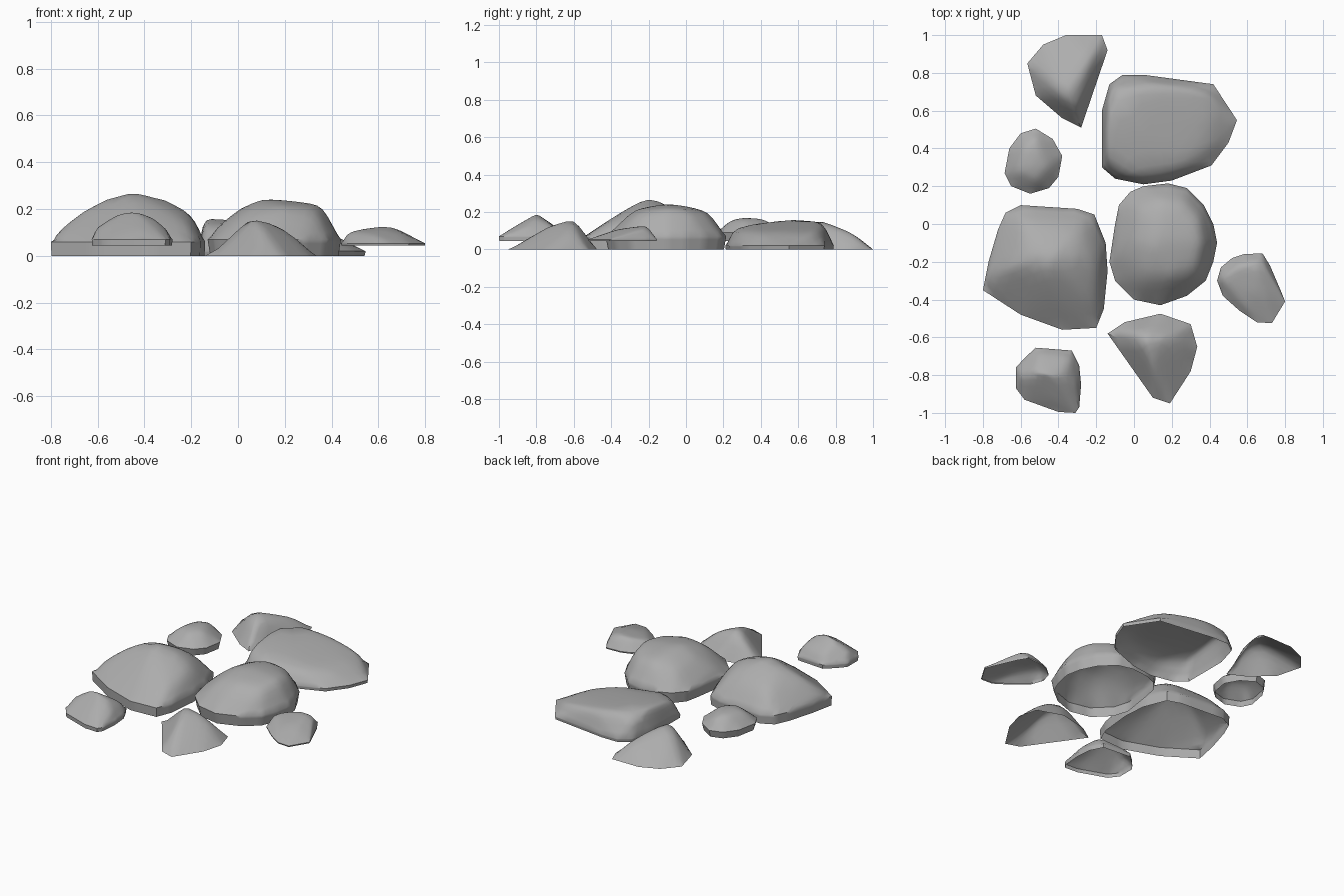
import bpy, bmesh

# dark grey stone
stone = bpy.data.materials.new("stone_grey")
stone.diffuse_color = (0.42, 0.42, 0.42, 1)


def rock(name, outline, peaks, base=0.0, wall=0.05, inset=0.98, soft=3):
    """Open-bottomed boulder: hull of footprint, wall ring and crest points, then softened."""
    cx = sum(p[0] for p in outline) / len(outline)
    cy = sum(p[1] for p in outline) / len(outline)
    bm = bmesh.new()
    for x, y in outline:
        bm.verts.new((cx + (x - cx) * inset, cy + (y - cy) * inset, base))
        if wall:
            bm.verts.new((x, y, base + wall))
    for p in peaks:
        bm.verts.new(p)
    bmesh.ops.convex_hull(bm, input=bm.verts[:])
    bmesh.ops.delete(bm, geom=[v for v in bm.verts if not v.link_faces], context='VERTS')
    # open the underside
    bm.normal_update()
    under = [f for f in bm.faces if all(v.co.z < base + 1e-4 for v in f.verts)]
    bmesh.ops.delete(bm, geom=under, context='FACES')
    # soften the crests, keep the rim and the wall ring
    bmesh.ops.subdivide_edges(bm, edges=bm.edges[:], cuts=3, use_grid_fill=True)
    inner = [v for v in bm.verts if not v.is_boundary and v.co.z > base + wall + 1e-4]
    for _ in range(soft):
        bmesh.ops.smooth_vert(bm, verts=inner, factor=0.5,
                              use_axis_x=True, use_axis_y=True, use_axis_z=True)
    bmesh.ops.recalc_face_normals(bm, faces=bm.faces[:])
    me = bpy.data.meshes.new(name)
    bm.to_mesh(me)
    bm.free()
    me.materials.append(stone)
    ob = bpy.data.objects.new(name, me)
    bpy.context.collection.objects.link(ob)
    bpy.ops.object.select_all(action='DESELECT')
    ob.select_set(True)
    bpy.context.view_layer.objects.active = ob
    bpy.ops.object.shade_smooth_by_angle(angle=0.8)


# large boulders
rock("left_boulder",
     [(-.80, -.35), (-.77, -.2), (-.72, -.03), (-.68, .06), (-.6, .1), (-.3, .08),
      (-.21, .05), (-.15, -.1), (-.14, -.25), (-.16, -.45), (-.2, -.55), (-.38, -.56), (-.6, -.48)],
     [(-.5, -.19, .284), (-.45, -.2, .284), (-.32, -.18, .25), (-.2, -.2, .19), (-.68, -.22, .182),
      (-.78, -.3, .11), (-.58, .0, .18), (-.3, -.02, .19), (-.22, -.42, .14), (-.42, -.4, .17)],
     wall=.06, inset=.99)
rock("centre_boulder",
     [(-.13, -.2), (-.1, 0), (-.08, .1), (-.02, .17), (.05, .2), (.18, .215), (.28, .19), (.37, .1),
      (.42, 0), (.44, -.1), (.42, -.2), (.38, -.3), (.28, -.38), (.14, -.43), (0, -.4), (-.1, -.3)],
     [(.1, -.12, .245), (.12, -.02, .24), (.25, -.1, .235), (.36, -.1, .218), (.34, .02, .21),
      (0, -.1, .2), (.2, -.28, .215), (.06, -.28, .2), (.33, -.25, .2), (.15, .12, .205),
      (.27, .1, .2), (.02, .08, .18), (-.08, -.15, .14)],
     wall=.07, inset=.96)
rock("back_boulder",
     [(-.17, .3), (-.17, .6), (-.13, .74), (-.06, .79), (.05, .79), (.42, .74), (.545, .55),
      (.5, .43), (.41, .31), (.25, .26), (.2, .23), (.05, .21), (-.1, .24)],
     [(-.12, .69, .175), (-.03, .7, .16), (-.15, .5, .14), (-.14, .34, .132), (-.02, .26, .125),
      (.2, .29, .11), (.38, .4, .085), (.4, .58, .1), (.38, .7, .1), (.1, .74, .135)],
     wall=.02, inset=.99)

# angular stones
rock("back_left_stone",
     [(-.565, .85), (-.48, .95), (-.36, 1), (-.17, 1), (-.14, .92), (-.28, .51), (-.38, .56), (-.52, .68)],
     [(-.37, .69, .175), (-.3, .63, .13), (-.24, .87, .105)],
     wall=0, inset=1, soft=2)
rock("front_stone",
     [(-.14, -.58), (-.05, -.52), (.14, -.475), (.3, -.53), (.335, -.65), (.3, -.78),
      (.19, -.95), (.1, -.92), (0, -.76)],
     [(.04, -.6, .17), (.1, -.74, .125), (.14, -.6, .145), (.21, -.62, .11)],
     wall=0, inset=1, soft=2)

# small stones
rock("right_stone",
     [(.44, -.3), (.46, -.23), (.52, -.18), (.58, -.16), (.68, -.155), (.72, -.22), (.78, -.36),
      (.8, -.41), (.73, -.525), (.65, -.52), (.56, -.46), (.47, -.38)],
     [(.64, -.21, .13), (.69, -.22, .112), (.55, -.22, .115), (.47, -.29, .105), (.64, -.36, .11),
      (.58, -.42, .09), (.7, -.38, .098)],
     base=.045, wall=.008, inset=.99, soft=2)
rock("front_left_stone",
     [(-.625, -.76), (-.58, -.71), (-.52, -.655), (-.33, -.67), (-.29, -.75), (-.28, -.85),
      (-.29, -.97), (-.31, -1), (-.4, -.995), (-.58, -.93), (-.625, -.87)],
     [(-.47, -.79, .187), (-.43, -.81, .186), (-.37, -.8, .17), (-.54, -.79, .172), (-.6, -.8, .13),
      (-.5, -.69, .12), (-.34, -.71, .125), (-.31, -.85, .12), (-.42, -.93, .115)],
     base=.045, wall=.025, inset=.99, soft=2)
rock("back_left_pebble",
     [(-.685, .27), (-.66, .4), (-.6, .48), (-.52, .505), (-.43, .45), (-.38, .36), (-.4, .25),
      (-.45, .19), (-.55, .16), (-.65, .2)],
     [(-.55, .3, .17), (-.5, .38, .167), (-.58, .4, .162), (-.46, .3, .16), (-.52, .23, .155),
      (-.62, .28, .155), (-.52, .45, .15)],
     base=.045, wall=.045, inset=.93)
